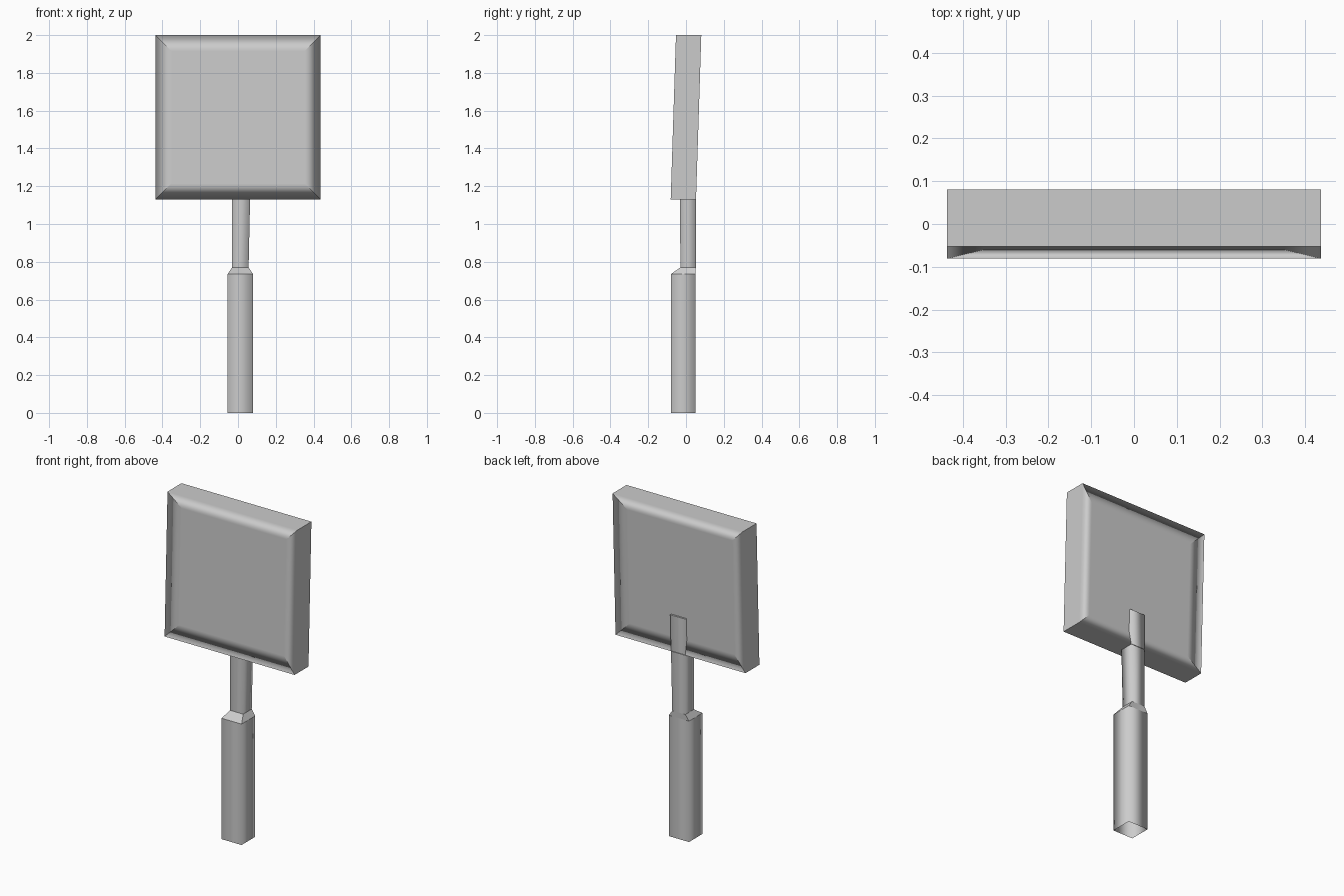
import bpy
import bmesh

cube = bpy.data.objects.get("Cube")
if cube:
    bpy.data.objects.remove(cube, do_unlink=True)

grey = bpy.data.materials.new("plain_grey")
grey.use_nodes = True
colour = (0.6, 0.6, 0.6, 1)
grey.diffuse_color = colour
grey.node_tree.nodes["Principled BSDF"].inputs["Base Color"].default_value = colour


def finish(name, bm):
    mesh = bpy.data.meshes.new(name)
    bm.to_mesh(mesh)
    bm.free()
    mesh.materials.append(grey)
    obj = bpy.data.objects.new(name, mesh)
    bpy.context.collection.objects.link(obj)
    return obj


def bridge(bm, a, b):
    """Join two four-cornered rings with quads and return them."""
    return [bm.faces.new((a[i], a[(i + 1) % 4], b[(i + 1) % 4], b[i])) for i in range(4)]


def ring(bm, x0, x1, y0, y1, z):
    return [bm.verts.new((x, y, z)) for x, y in ((x0, y0), (x1, y0), (x1, y1), (x0, y1))]


def tube(name, lower, upper, smooth=True, cap=False):
    """Square section between two rectangles given as (x0, x1, y0, y1, z)."""
    bm = bmesh.new()
    a, b = ring(bm, *lower), ring(bm, *upper)
    for face in bridge(bm, a, b):
        face.smooth = smooth
    if cap:
        top = bm.faces.new(b)
        for edge in top.edges:
            edge.smooth = False
    return finish(name, bm)


# Handle, its shoulder and the shaft reaching into the panel
grip_top = (-0.055, 0.08, -0.08, 0.05, 0.735)
shoulder_top = (-0.032, 0.056, -0.03, 0.052, 0.77)
tube("handle", (-0.055, 0.08, -0.08, 0.05, 0), grip_top)
tube("handle_shoulder", grip_top, shoulder_top, smooth=False)
tube("shaft", shoulder_top, (-0.032, 0.069, -0.032, 0.053, 1.35), cap=True)

# Leaning square panel, dished on both faces
HALF, BOTTOM, TOP, LEAN = 0.437, 1.13, 2.0, 0.028
THICK, RIM, DISH = 0.134, 0.085, 0.018


def panel_ring(bm, inset, depth):
    verts = []
    for x, z in ((-1, BOTTOM + inset), (1, BOTTOM + inset), (1, TOP - inset), (-1, TOP - inset)):
        lean = LEAN * (z - BOTTOM) / (TOP - BOTTOM)
        verts.append(bm.verts.new((x * (HALF - inset), depth - 0.081 + lean, z)))
    return verts


bm = bmesh.new()
front_inner = panel_ring(bm, RIM, DISH)
front_outer = panel_ring(bm, 0, 0)
back_outer = panel_ring(bm, 0, THICK)
back_inner = panel_ring(bm, RIM, THICK - DISH)
rings = [front_inner, front_outer, back_outer, back_inner]
for a, b in zip(rings, rings[1:]):
    bridge(bm, a, b)
    # Corner edges stay crisp, rim edges blend
    for i in range(4):
        bm.edges.get((a[i], b[i])).smooth = False
bm.faces.new(front_inner)
bm.faces.new(back_inner)
bmesh.ops.recalc_face_normals(bm, faces=bm.faces)
for face in bm.faces:
    face.smooth = True
panel = finish("panel", bm)
weighted = panel.modifiers.new("soft_rim", "WEIGHTED_NORMAL")
weighted.weight = 100
weighted.keep_sharp = True
